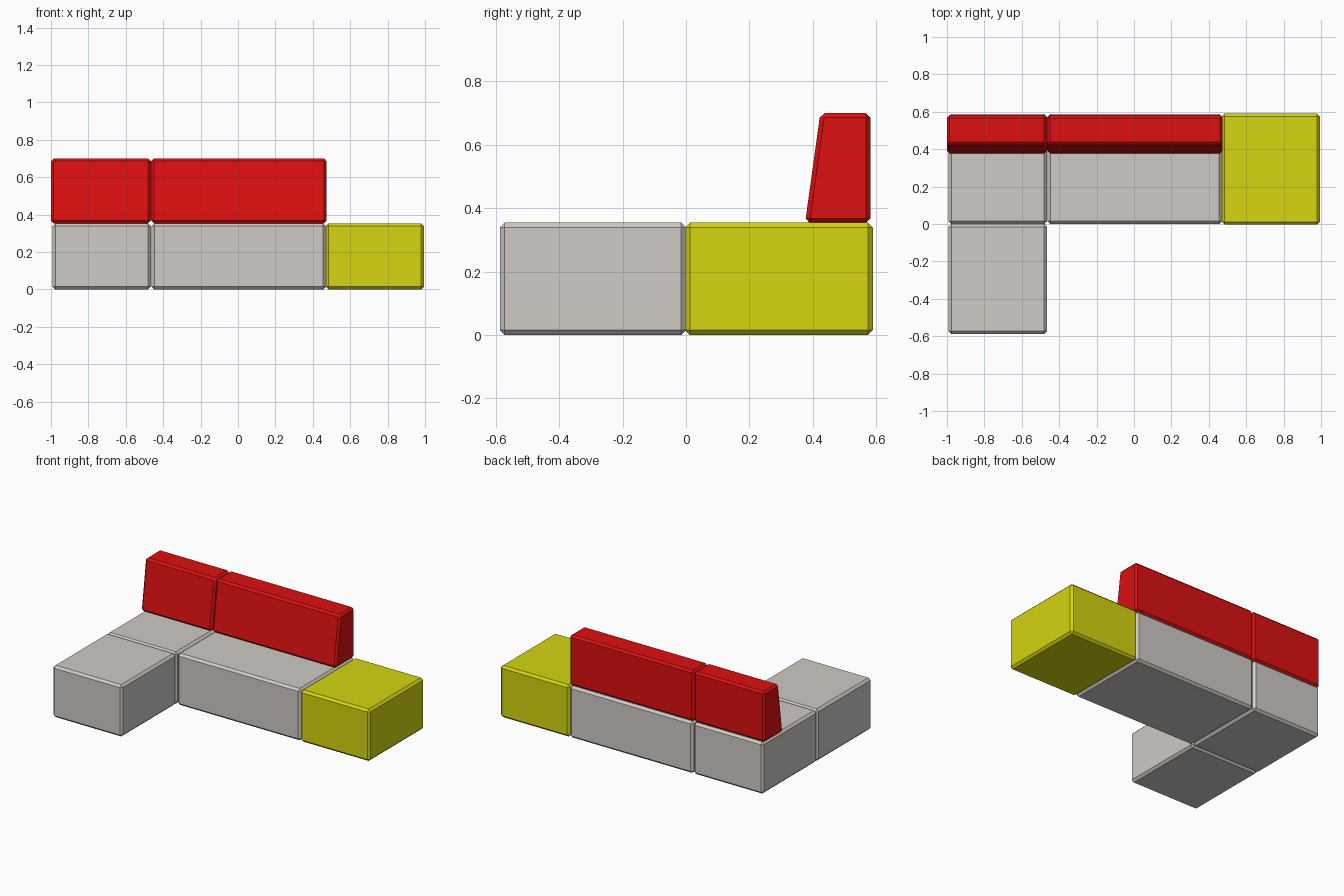
import bpy, bmesh

if "Cube" in bpy.data.objects:
    bpy.data.objects.remove(bpy.data.objects["Cube"])


def material(name, rgb):
    m = bpy.data.materials.new(name)
    m.diffuse_color = (*rgb, 1)
    m.use_nodes = True
    m.node_tree.nodes["Principled BSDF"].inputs["Base Color"].default_value = m.diffuse_color
    return m


GREY = material("warm grey fabric", (0.62, 0.59, 0.56))
RED = material("red fabric", (0.72, 0.005, 0.005))
YELLOW = material("yellow fabric", (0.66, 0.66, 0.005))


def cushion(name, x0, x1, profile, mat, chamfer):
    """Extrude a (y, z) side profile from x0 to x1 and chamfer every edge."""
    bm = bmesh.new()
    face = bm.faces.new([bm.verts.new((x0, y, z)) for y, z in profile])
    ext = bmesh.ops.extrude_face_region(bm, geom=[face])
    moved = [v for v in ext["geom"] if isinstance(v, bmesh.types.BMVert)]
    bmesh.ops.translate(bm, verts=moved, vec=(x1 - x0, 0, 0))
    bmesh.ops.recalc_face_normals(bm, faces=bm.faces[:])
    bmesh.ops.bevel(bm, geom=bm.edges[:], offset=chamfer, segments=1,
                    affect='EDGES', clamp_overlap=True)
    bmesh.ops.recalc_face_normals(bm, faces=bm.faces[:])
    me = bpy.data.meshes.new(name)
    bm.to_mesh(me)
    bm.free()
    me.materials.append(mat)
    ob = bpy.data.objects.new(name, me)
    bpy.context.collection.objects.link(ob)


def block(y0, y1):
    return [(y0, 0), (y1, 0), (y1, 0.354), (y0, 0.354)]


# Seat blocks
cushion("chaise_seat", -0.992, -0.466, block(-0.588, 0.0), GREY, 0.015)
cushion("corner_seat", -0.992, -0.466, block(0.0, 0.588), GREY, 0.015)
cushion("middle_seat", -0.462, 0.47, block(0.0, 0.588), GREY, 0.015)
cushion("end_pouf", 0.47, 0.994, block(-0.003, 0.59), YELLOW, 0.015)

# Sloped backrests
back = [(0.376, 0.354), (0.582, 0.354), (0.582, 0.70), (0.424, 0.70)]
cushion("corner_backrest", -1.0, -0.466, back, RED, 0.014)
cushion("middle_backrest", -0.464, 0.474, back, RED, 0.014)
